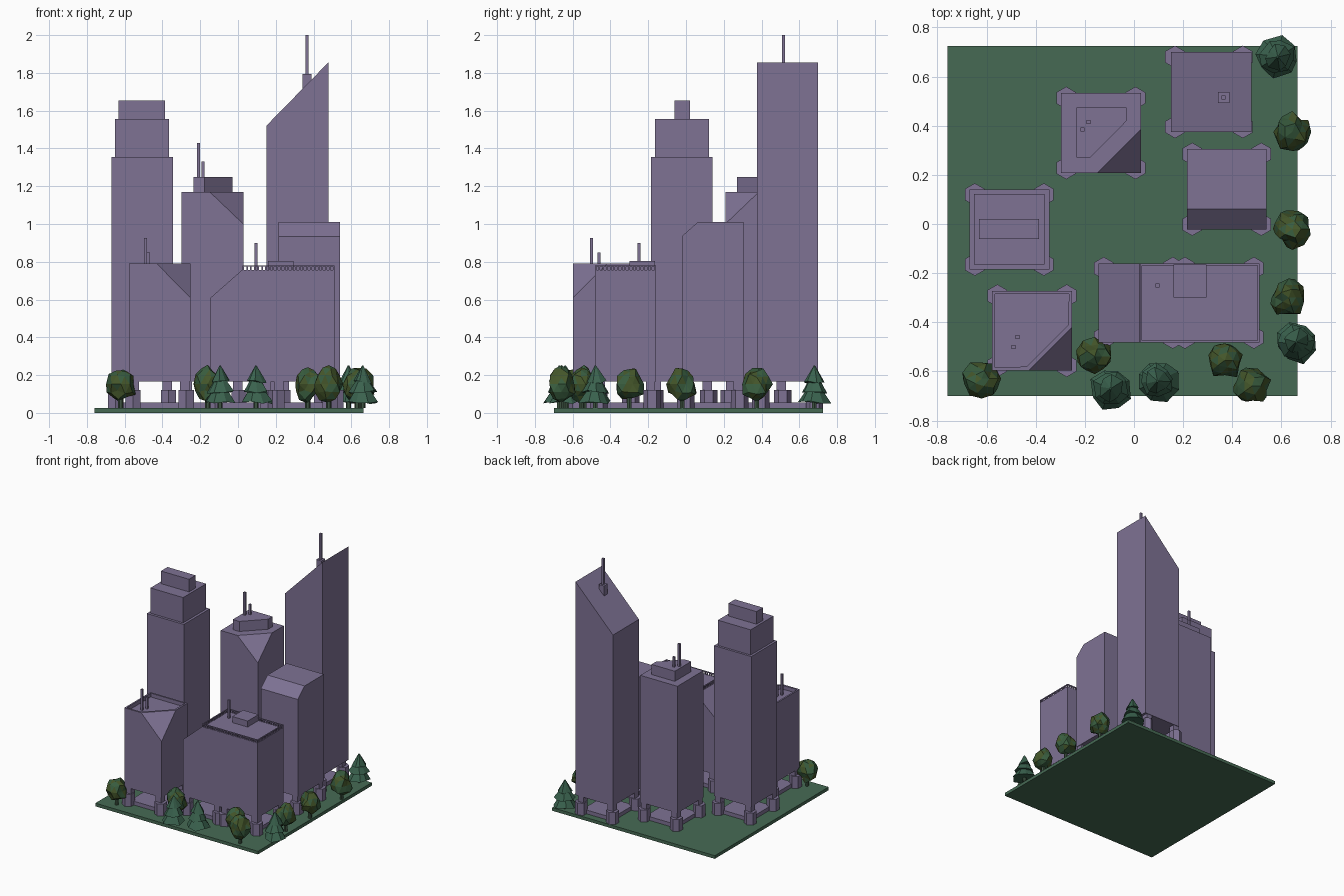
import bpy, bmesh, math, random
from mathutils import Vector, Matrix

if "Cube" in bpy.data.objects:
    bpy.data.objects.remove(bpy.data.objects["Cube"])

random.seed(4)


def material(name, rgb):
    m = bpy.data.materials.new(name)
    lin = [((c / 255 + 0.055) / 1.055) ** 2.4 for c in rgb]
    m.diffuse_color = (*lin, 1)
    m.use_nodes = True
    m.node_tree.nodes["Principled BSDF"].inputs["Base Color"].default_value = m.diffuse_color
    return m


PURPLE = material("purple concrete", (126, 114, 148))
LAWN = material("lawn green", (70, 106, 84))
PINE = material("pine green", (58, 98, 78))
LEAF = material("leaf green", (56, 92, 62))
OLIVE = material("olive leaf", (68, 86, 42))
TRUNK = material("trunk green", (62, 84, 66))


def finish(bm, name, *mats):
    bmesh.ops.recalc_face_normals(bm, faces=bm.faces)
    me = bpy.data.meshes.new(name)
    bm.to_mesh(me)
    bm.free()
    for m in mats:
        me.materials.append(m)
    ob = bpy.data.objects.new(name, me)
    bpy.context.collection.objects.link(ob)
    return ob


def prism(name, pts, z0, z1, mat=PURPLE, cut=None, recess=0):
    """Extruded outline, optionally sliced by a plane and given a parapet."""
    bm = bmesh.new()
    f = bm.faces.new([bm.verts.new((x, y, z0)) for x, y in pts])
    ext = bmesh.ops.extrude_face_region(bm, geom=[f])["geom"]
    bmesh.ops.translate(bm, vec=(0, 0, z1 - z0),
                        verts=[v for v in ext if isinstance(v, bmesh.types.BMVert)])
    bmesh.ops.recalc_face_normals(bm, faces=bm.faces)
    if cut:
        a, b, c = map(Vector, cut)
        n = (b - a).cross(c - a).normalized()
        if n.z < 0:
            n = -n
        geom = bm.verts[:] + bm.edges[:] + bm.faces[:]
        r = bmesh.ops.bisect_plane(bm, geom=geom, plane_co=a, plane_no=n,
                                   dist=1e-5, clear_outer=True)
        bmesh.ops.holes_fill(bm, edges=[e for e in bm.edges if e.is_boundary], sides=0)
        bmesh.ops.recalc_face_normals(bm, faces=bm.faces)
    if recess:
        top = [f for f in bm.faces if f.normal.z > 0.99]
        bmesh.ops.inset_region(bm, faces=top, thickness=0.018)
        low = bmesh.ops.extrude_face_region(bm, geom=top)["geom"]
        bmesh.ops.translate(bm, vec=(0, 0, -recess),
                            verts=[v for v in low if isinstance(v, bmesh.types.BMVert)])
        bmesh.ops.delete(bm, geom=top, context='FACES')
    return finish(bm, name, mat)


def rect(x0, x1, y0, y1):
    return [(x0, y0), (x1, y0), (x1, y1), (x0, y1)]


def box(name, x0, x1, y0, y1, z0, z1, mat=PURPLE):
    return prism(name, rect(x0, x1, y0, y1), z0, z1, mat)


def mast(name, x, y, z0, z1, w=0.016):
    return box(name, x - w / 2, x + w / 2, y - w / 2, y + w / 2, z0, z1)


G, H = 0.025, 0.165     # lawn top, underside of the towers


def ground_floor(x0, x1, y0, y1):
    """Floor slab, corner columns and hexagonal planters under one bay."""
    box("floor_slab", x0 + .03, x1 - .03, y0 + .03, y1 - .03, G, 0.055)
    for cx in (x0 + .022, x1 - .022):
        for cy in (y0 + .02, y1 - .02):
            hexa = [(cx + .046 * math.sin(k * math.pi / 3),
                     cy + .046 * math.cos(k * math.pi / 3)) for k in range(6)]
            prism("corner_planter", hexa, G, 0.12)
            ix = cx + (.008 if cx < (x0 + x1) / 2 else -.008)
            iy = cy + (.008 if cy < (y0 + y1) / 2 else -.008)
            mast("corner_column", ix, iy, 0.11, H, 0.05)


box("lawn", -.76, .665, -.70, .725, 0, G, LAWN)

# Tall tower with sloped roof
prism("sloped_tower", rect(.15, .478, .375, .70), H, 1.9,
      cut=((.15, .375, 1.52), (.478, .375, 1.855), (.15, .7, 1.52)))
mast("sloped_tower_mast_base", .365, .515, 1.66, 1.795, .046)
mast("sloped_tower_mast", .365, .515, 1.79, 2.0)
ground_floor(.145, .465, .375, .70)

# Stepped tower
box("stepped_tower", -.67, -.345, -.185, .14, H, 1.355)
box("stepped_tower_middle", -.652, -.365, -.165, .122, 1.355, 1.555)
box("stepped_tower_crown", -.632, -.386, -.062, .02, 1.555, 1.655)
ground_floor(-.67, -.345, -.185, .14)

# Tower with a sliced corner and roof block
prism("corner_cut_tower", rect(-.298, .028, .208, .533), H, 1.17,
      cut=((-.15, .208, 1.17), (.028, .386, 1.17), (.028, .208, 1.0)))
prism("corner_cut_roof_block", [(-.235, .475), (-.03, .475), (-.03, .42),
                                (-.178, .27), (-.235, .27)], 1.17, 1.25)
mast("roof_mast", -.185, .415, 1.25, 1.33)
mast("roof_mast", -.21, .385, 1.25, 1.43)
ground_floor(-.298, .028, .208, .533)

# Tower with a bevelled front edge
prism("bevelled_tower", rect(.215, .54, -.022, .305), H, 1.01,
      cut=((.215, -.022, .935), (.54, -.022, .935), (.215, .062, 1.01)))
ground_floor(.215, .54, -.022, .305)

# Wide block with sloped shoulder, roof house and railing
prism("wide_block", rect(-.145, .51, -.482, -.16), H, .757,
      cut=((-.145, -.16, .61), (.022, -.16, .757), (-.145, -.482, .61)))
box("roof_house", .16, .295, -.3, -.165, .757, .805)
mast("roof_mast", .095, -.25, .757, .9)
ground_floor(-.145, .18, -.482, -.16)
ground_floor(.185, .51, -.482, -.16)
X0, X1, Y0, Y1, T = .024, .51, -.482, -.16, .008
for y in (Y0, Y1 - T):
    box("railing_top", X0, X1, y, y + T, .774, .781)
    for i in range(25):
        x = X0 + (X1 - X0 - T) * i / 24
        box("railing_post", x, x + T, y, y + T, .757, .774)
for x in (X0, X1 - T):
    box("railing_top", x, x + T, Y0 + T, Y1 - T, .774, .781)
    for i in range(1, 16):
        y = Y0 + (Y1 - Y0 - T) * i / 16
        box("railing_post", x, x + T, y, y + T, .757, .774)

# Low tower with a sliced corner and parapet
prism("parapet_tower", rect(-.578, -.252, -.597, -.272), H, .79,
      cut=((-.43, -.597, .79), (-.252, -.419, .79), (-.252, -.597, .61)), recess=.03)
mast("roof_mast", -.475, -.46, .76, .85)
mast("roof_mast", -.49, -.50, .76, .925)
ground_floor(-.578, -.252, -.597, -.272)


def trunk(x, y):
    prism("trunk", [(x + .014 * math.cos(k * math.pi / 3),
                     y + .014 * math.sin(k * math.pi / 3)) for k in range(6)], G, .1, TRUNK)


def pine(x, y):
    """Three stacked ragged cones."""
    bm = bmesh.new()
    for z, r, h, tip in ((.055, .085, .085, .03), (.11, .07, .08, .022), (.165, .052, .085, .004)):
        turn = random.random() * 6
        m = Matrix.Translation((x, y, z + h / 2)) @ Matrix.Rotation(turn, 4, 'Z')
        vs = bmesh.ops.create_cone(bm, cap_ends=True, segments=8, radius1=r,
                                   radius2=tip, depth=h, matrix=m)["verts"]
        for v in vs:
            if v.co.z < z + h / 2:
                v.co += Vector([random.uniform(-.009, .009) for _ in range(3)])
    finish(bm, "pine_foliage", PINE)
    trunk(x, y)


def leafy(x, y):
    """Jagged low-poly crown in two greens."""
    bm = bmesh.new()
    bmesh.ops.create_icosphere(bm, subdivisions=2, radius=1)
    for v in bm.verts:
        d = v.co.normalized() * random.uniform(.75, 1.1)
        wide = 1 - .15 * d.z
        v.co = (x + d.x * .078 * wide, y + d.y * .078 * wide, .152 + d.z * .095)
    for f in bm.faces:
        f.material_index = 1 if random.random() < .5 else 0
    finish(bm, "leafy_crown", LEAF, OLIVE)
    trunk(x, y)


for p in ((.585, .68), (.66, -.48), (.095, -.64), (-.095, -.67)):
    pine(*p)
for p in ((.645, .375), (.645, -.02), (.63, -.30), (.37, -.555),
          (.48, -.66), (-.16, -.54), (-.62, -.63)):
    leafy(*p)
